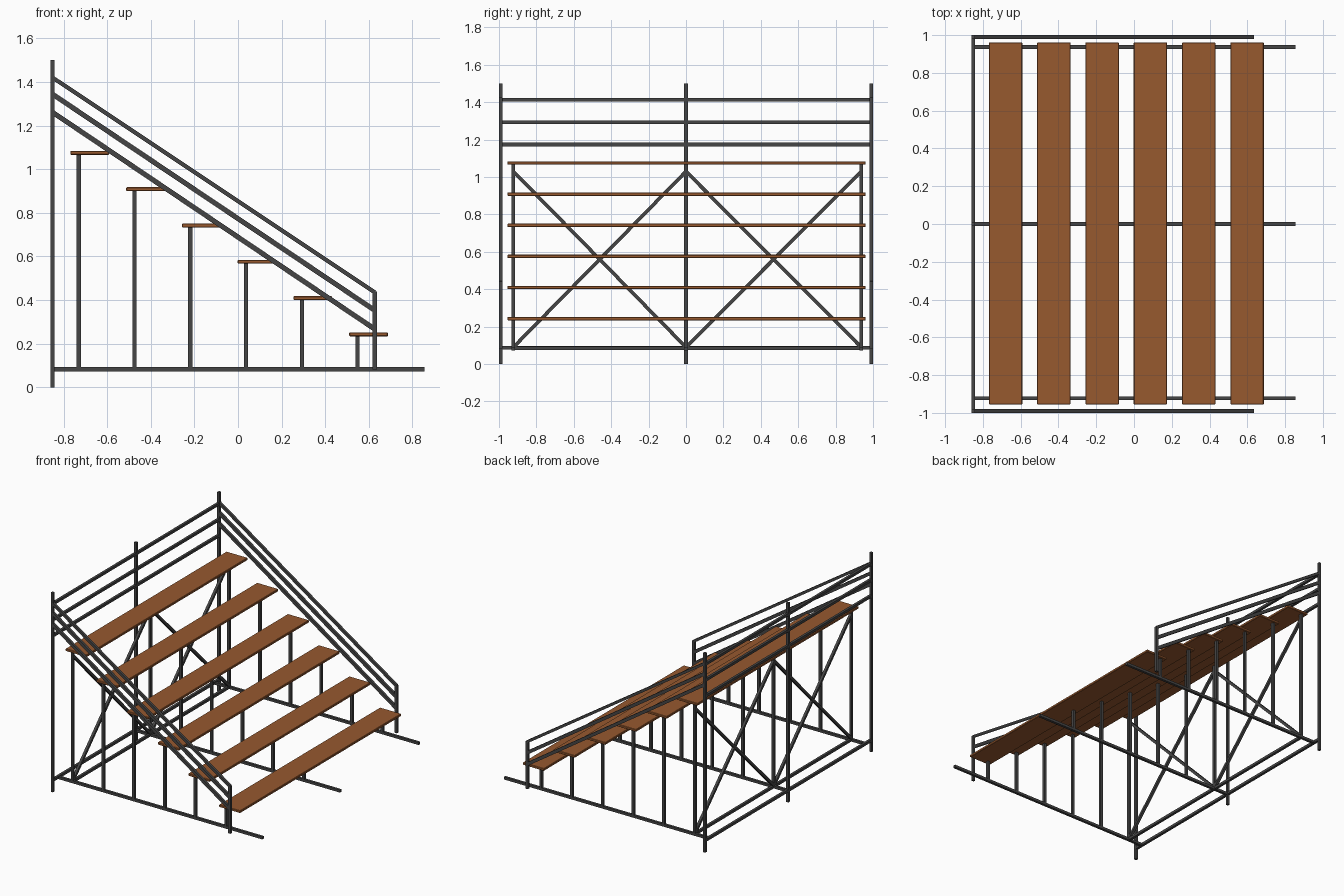
import bpy
from mathutils import Vector

if "Cube" in bpy.data.objects:
    bpy.data.objects.remove(bpy.data.objects["Cube"])


def material(name, rgb):
    m = bpy.data.materials.new(name)
    m.diffuse_color = (*rgb, 1)
    m.use_nodes = True
    m.node_tree.nodes["Principled BSDF"].inputs["Base Color"].default_value = m.diffuse_color
    return m


STEEL = material("dark grey steel", (0.06, 0.06, 0.06))
WOOD = material("brown wood", (0.31, 0.10, 0.028))
T = 0.019  # steel bar thickness


def box(name, center, size, mat):
    x, y, z = (s / 2 for s in size)
    verts = [(a, b, c) for a in (-x, x) for b in (-y, y) for c in (-z, z)]
    faces = [(0, 1, 3, 2), (4, 6, 7, 5), (0, 4, 5, 1),
             (2, 3, 7, 6), (0, 2, 6, 4), (1, 5, 7, 3)]
    me = bpy.data.meshes.new(name)
    me.from_pydata(verts, [], faces)
    me.materials.append(mat)
    ob = bpy.data.objects.new(name, me)
    ob.location = center
    bpy.context.collection.objects.link(ob)
    return ob


def bar(name, a, b, w=T, h=T):
    """Square steel bar from a to b."""
    a, b = Vector(a), Vector(b)
    ob = box(name, (a + b) / 2, (w, h, (b - a).length), STEEL)
    ob.rotation_mode = 'QUATERNION'
    d = (b - a).normalized()
    if abs(d.z) < 0.999:
        # keep one side of the bar level
        side = d.cross(Vector((0, 0, 1))).normalized()
        up = side.cross(d)
        from mathutils import Matrix
        ob.rotation_quaternion = Matrix((side, up, d)).transposed().to_quaternion()
    return ob


ROWS = (-0.923, 0.0, 0.937)   # support frames
BACK, FRONT, OUT = -0.85, 0.627, 0.99

# seat planks and their supports
for i in range(6):
    x = -0.68 + 0.2557 * i
    z = 1.075 - 0.1664 * i
    p = box("seat_plank", (x, 0.003, z), (0.177, 1.916, 0.018), WOOD)
    bev = p.modifiers.new("edge", 'BEVEL')
    bev.width = 0.003
    bev.segments = 1
    for y in ROWS:
        sx = -0.73 + 0.2557 * i
        bar("seat_support", (sx, y, 0.083), (sx, y, z - 0.008))

# ground beams running front to back
for y in ROWS:
    bar("ground_beam", (BACK, y, 0.083), (0.855, y, 0.083))

# back posts and back rails
for y in (-OUT, 0, OUT):
    bar("back_post", (BACK, y, 0), (BACK, y, 1.5))
for z in (0.087, 1.174, 1.294, 1.414):
    bar("back_rail", (BACK, -OUT, z), (BACK, OUT, z))

# lower cross beam and diagonal braces under the top seat
bar("cross_beam", (-0.73, ROWS[0], 0.085), (-0.73, ROWS[2], 0.085))
for y0, y1 in zip(ROWS, ROWS[1:]):
    bar("brace", (-0.73, y0, 0.09), (-0.73, y1, 1.03))
    bar("brace", (-0.73, y0, 1.03), (-0.73, y1, 0.09))

# sloping side rails with a short front post
for y in (-OUT, OUT):
    bar("front_post", (FRONT, y, 0.083), (FRONT, y, 0.44))
    for z0, z1, h in ((1.42, 0.436, T), (1.344, 0.353, 0.023), (1.261, 0.267, 0.023)):
        bar("side_rail", (BACK, y, z0), (FRONT, y, z1), T, h)
